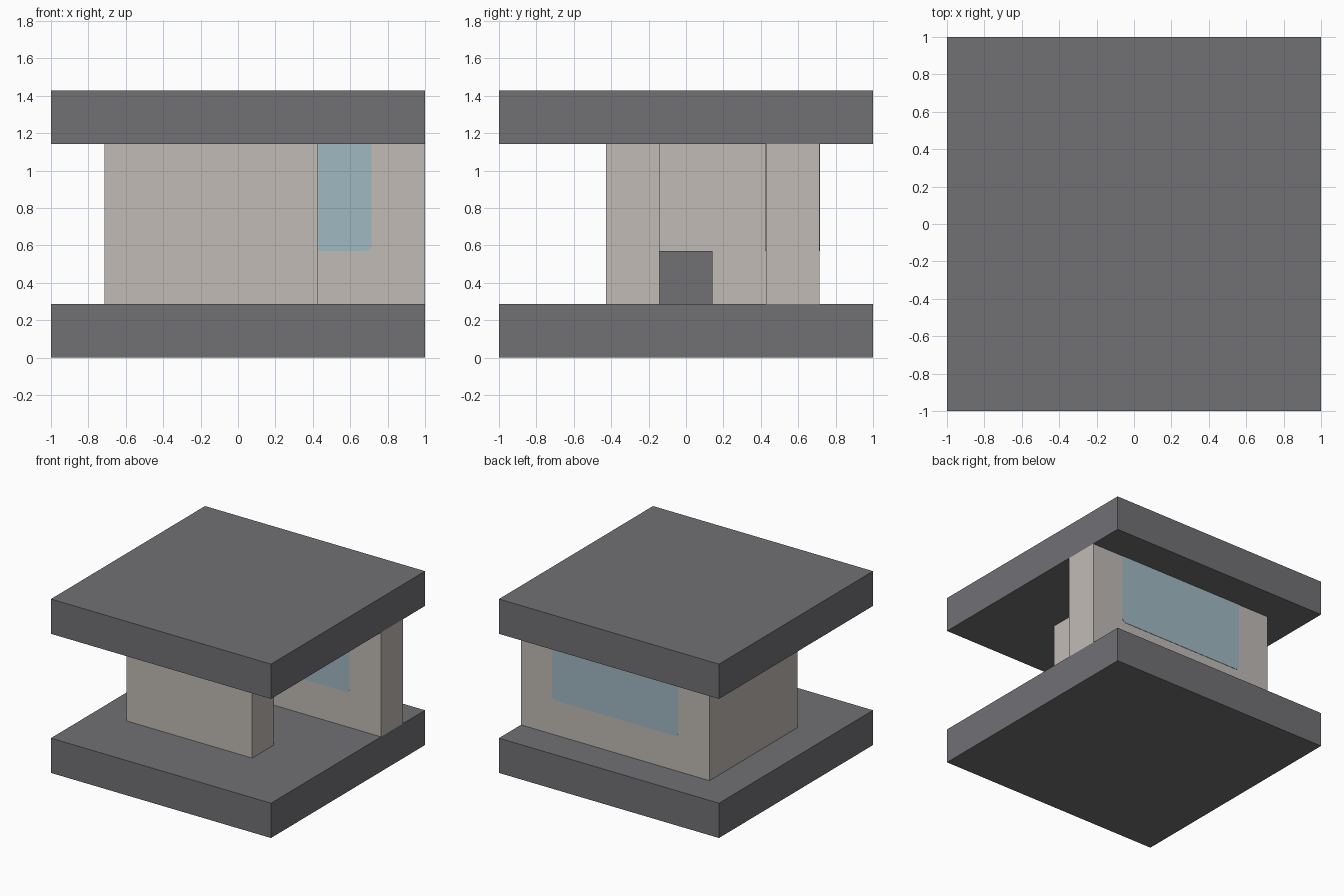
import bpy, bmesh, math

cube = bpy.data.objects.get("Cube")
if cube:
    bpy.data.objects.remove(cube, do_unlink=True)

U = 2 / 7  # building module: the plan is seven modules square


def material(name, srgb):
    mat = bpy.data.materials.new(name)
    mat.use_nodes = True
    colour = [((c / 255 + 0.055) / 1.055) ** 2.4 for c in srgb] + [1]
    mat.diffuse_color = colour
    mat.node_tree.nodes["Principled BSDF"].inputs["Base Color"].default_value = colour
    return mat


dark_grey = material("dark_grey", (113, 112, 116))
warm_grey = material("warm_grey", (193, 187, 182))
pale_blue = material("pale_blue", (160, 185, 194))


def extrude(name, points, direction, mat):
    """Fill a flat outline and extrude it into a solid."""
    bm = bmesh.new()
    face = bm.faces.new([bm.verts.new(p) for p in points])
    out = bmesh.ops.extrude_face_region(bm, geom=[face])
    verts = [v for v in out["geom"] if isinstance(v, bmesh.types.BMVert)]
    bmesh.ops.translate(bm, verts=verts, vec=direction)
    bmesh.ops.recalc_face_normals(bm, faces=bm.faces)
    mesh = bpy.data.meshes.new(name)
    bm.to_mesh(mesh)
    bm.free()
    mesh.materials.append(mat)
    obj = bpy.data.objects.new(name, mesh)
    bpy.context.collection.objects.link(obj)
    return obj


def plan(name, outline, bottom, height, mat):
    """Raise a floor-plan outline, all in modules."""
    points = [(x * U, y * U, bottom * U) for x, y in outline]
    return extrude(name, points, (0, 0, height * U), mat)


def rect(x0, x1, y0, y1):
    return [(x0, y0), (x1, y0), (x1, y1), (x0, y1)]


# Floor and roof slabs
square = rect(-3.5, 3.5, -3.5, 3.5)
plan("floor_slab", square, 0, 1, dark_grey)
plan("roof_slab", square, 4, 1, dark_grey)

# C-shaped wall, open to the +x side
wall = [(-2.5, -1.5), (1.5, -1.5), (1.5, -0.5), (-1.5, -0.5),
        (-1.5, 1.5), (3.5, 1.5), (3.5, 2.5), (-2.5, 2.5)]
plan("wall", wall, 1, 3, warm_grey)

# Low bench against the inside of the front wall
plan("bench", rect(-1.5, 0.5, -0.5, 0.5), 1, 1, dark_grey)

# Window panes with rounded lower corners, on both faces of the back wall
left, right, sill, top, radius = -1.5 * U, 2.5 * U, 2 * U, 4 * U, 0.03
outline = [(right, top), (left, top)]
for cx, start in ((left + radius, 180), (right - radius, 270)):
    for step in range(7):
        a = math.radians(start + 15 * step)
        outline.append((cx + radius * math.cos(a), sill + radius + radius * math.sin(a)))
for name, y, depth in (("window_inside", 1.5 * U, -0.003), ("window_outside", 2.5 * U, 0.003)):
    extrude(name, [(x, y, z) for x, z in outline], (0, depth, 0), pale_blue)
